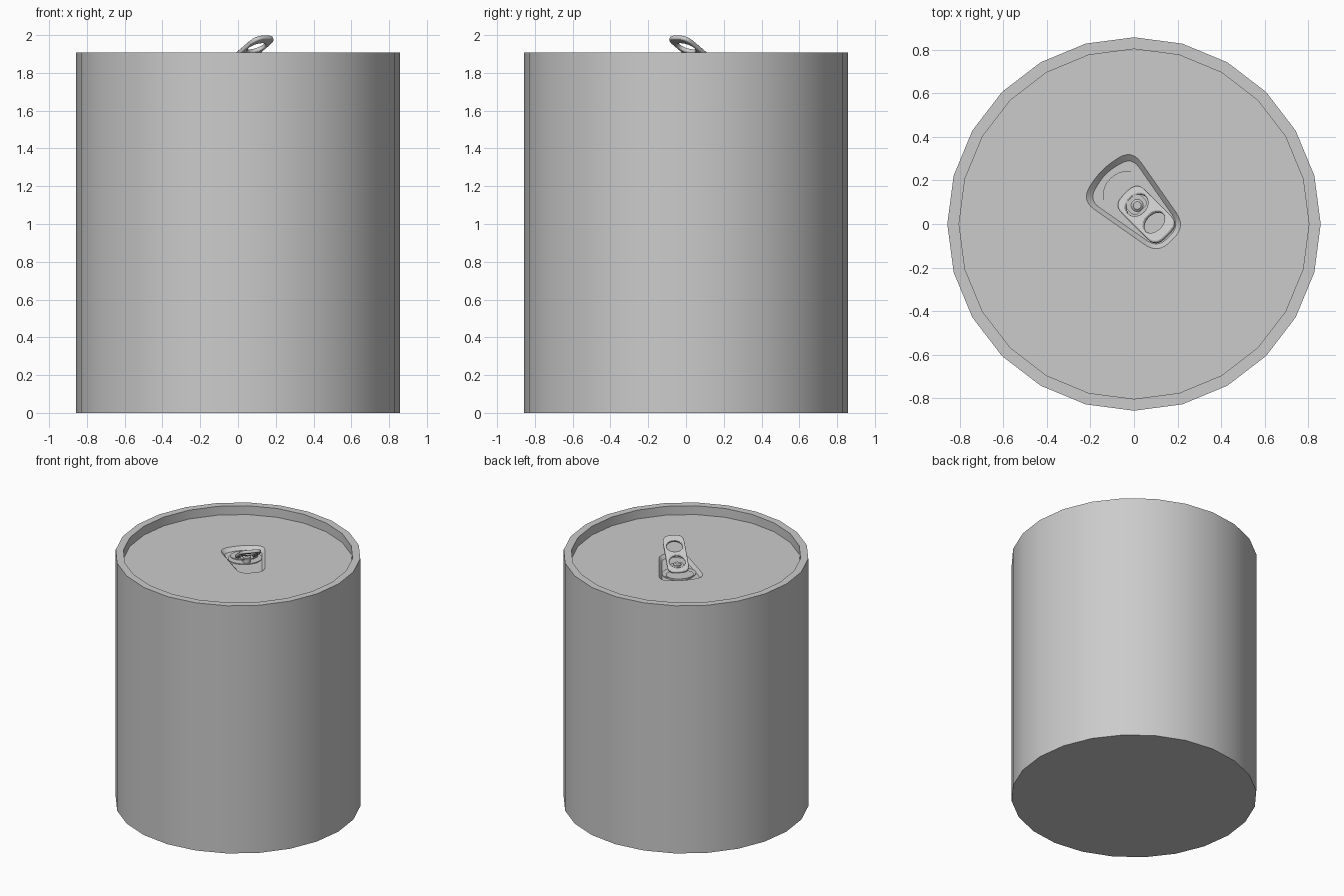
import bpy, bmesh
from math import radians, pi, cos, sin
from mathutils import Vector, Matrix

cube = bpy.data.objects.get("Cube")
if cube:
    bpy.data.objects.remove(cube)

metal = bpy.data.materials.new("bare_metal_grey")
metal.use_nodes = True
grey = (0.6, 0.6, 0.6, 1)
metal.diffuse_color = grey
metal.node_tree.nodes["Principled BSDF"].inputs["Base Color"].default_value = grey

LID_Z, FLOOR_Z, RIM_Z = 1.84, 1.815, 1.908
# Opener frame: local x runs along the tab, local y across it
FRAME = Matrix.Translation((0.05, 0.05, 0)) @ Matrix.Rotation(radians(-45), 4, 'Z')


def add_object(name, mesh, matrix=Matrix()):
    obj = bpy.data.objects.new(name, mesh)
    bpy.context.collection.objects.link(obj)
    obj.matrix_world = matrix
    mesh.materials.clear()
    mesh.materials.append(metal)
    return obj


def smooth(obj):
    bpy.ops.object.select_all(action='DESELECT')
    obj.select_set(True)
    bpy.context.view_layer.objects.active = obj
    bpy.ops.object.shade_smooth_by_angle(angle=radians(30))


def rounded(corners, cut, steps=6):
    """Polygon with each corner replaced by a small curve."""
    pts = [Vector(c) for c in corners]
    out = []
    for i, c in enumerate(pts):
        a = c + (pts[i - 1] - c).normalized() * cut
        b = c + (pts[(i + 1) % len(pts)] - c).normalized() * cut
        for k in range(steps + 1):
            t = k / steps
            out.append(a * (1 - t) ** 2 + c * 2 * t * (1 - t) + b * t * t)
    return out


def oval(cx, rx, ry, n=24):
    return [Vector((cx + rx * cos(2 * pi * k / n), ry * sin(2 * pi * k / n))) for k in range(n)]


def loft(name, rings, matrix=Matrix()):
    """Closed solid through (outline, height) rings, listed bottom to top."""
    bm = bmesh.new()
    loops = [[bm.verts.new((p.x, p.y, z)) for p in pts] for pts, z in rings]
    for lo, hi in zip(loops, loops[1:]):
        for i in range(len(lo)):
            j = (i + 1) % len(lo)
            bm.faces.new((lo[i], lo[j], hi[j], hi[i]))
    bm.faces.new(loops[0][::-1])
    bm.faces.new(loops[-1])
    bmesh.ops.recalc_face_normals(bm, faces=bm.faces)
    mesh = bpy.data.meshes.new(name)
    bm.to_mesh(mesh)
    bm.free()
    return add_object(name, mesh, matrix)


def sheet(name, outlines, thick, bevel, matrix):
    """Flat plate with rounded edges; inner outlines become holes."""
    curve = bpy.data.curves.new(name, 'CURVE')
    curve.dimensions, curve.fill_mode = '2D', 'BOTH'
    curve.extrude, curve.bevel_depth, curve.bevel_resolution = thick / 2 - bevel, bevel, 2
    curve.offset = -bevel
    for pts in outlines:
        sp = curve.splines.new('POLY')
        sp.points.add(len(pts) - 1)
        for p, q in zip(sp.points, pts):
            p.co = (q.x, q.y, 0, 1)
        sp.use_cyclic_u = True
    temp = bpy.data.objects.new(name + "_curve", curve)
    bpy.context.collection.objects.link(temp)
    graph = bpy.context.evaluated_depsgraph_get()
    mesh = bpy.data.meshes.new_from_object(temp.evaluated_get(graph))
    bpy.data.objects.remove(temp)
    return add_object(name, mesh, matrix)


# Can body with flat rim and sunken lid
can = loft("can_body", [(oval(0, r, r), z) for r, z in
                        ((0.857, 0), (0.857, RIM_Z), (0.803, RIM_Z), (0.803, LID_Z))])

# Teardrop recess pressed into the lid
top = rounded([(-0.25, -0.165), (0.175, -0.09), (0.175, 0.09), (-0.25, 0.165), (-0.285, 0)], 0.075)
floor = rounded([(-0.225, -0.14), (0.155, -0.072), (0.155, 0.072), (-0.225, 0.14), (-0.26, 0)], 0.06)
cutter = loft("recess_cutter", [(floor, FLOOR_Z), (top, LID_Z), (top, LID_Z + 0.04)], FRAME)
cutter.hide_render = True
cutter.hide_viewport = True
cut = can.modifiers.new("recess", 'BOOLEAN')
cut.operation, cut.solver, cut.object = 'DIFFERENCE', 'EXACT', cutter
bpy.context.view_layer.objects.active = can
bpy.ops.object.modifier_apply(modifier=cut.name)
bpy.data.objects.remove(cutter)
smooth(can)

# Scored mouth panel, two nested steps
for name, shape, z in (("mouth_panel_outer", oval(-0.115, 0.1, 0.12), FLOOR_Z + 0.006),
                       ("mouth_panel_inner", oval(-0.15, 0.075, 0.098), FLOOR_Z + 0.012)):
    smooth(loft(name, [(shape, FLOOR_Z - 0.002), (shape, z)], FRAME))

# Rivet and the tongue that holds the tab
smooth(loft("rivet", [(oval(-0.05, 0.028, 0.028), FLOOR_Z - 0.002),
                      (oval(-0.05, 0.028, 0.028), 1.862),
                      (oval(-0.05, 0.018, 0.018), 1.87)], FRAME))
tongue = rounded([(-0.095, -0.045), (-0.02, -0.045), (-0.02, 0.045), (-0.095, 0.045)], 0.025)
smooth(loft("tab_tongue", [(tongue, 1.849), (tongue, 1.857)], FRAME))

# Raised pull tab with two holes
tab = rounded([(-0.158, -0.076), (0.158, -0.076), (0.158, 0.076), (-0.158, 0.076)], 0.06)
tilt = FRAME @ Matrix.Translation((0.01, 0, 1.909)) @ Matrix.Rotation(radians(-31), 4, 'Y')
smooth(sheet("pull_tab", [tab, oval(-0.068, 0.052, 0.056), oval(0.062, 0.046, 0.056)],
             0.024, 0.008, tilt))
